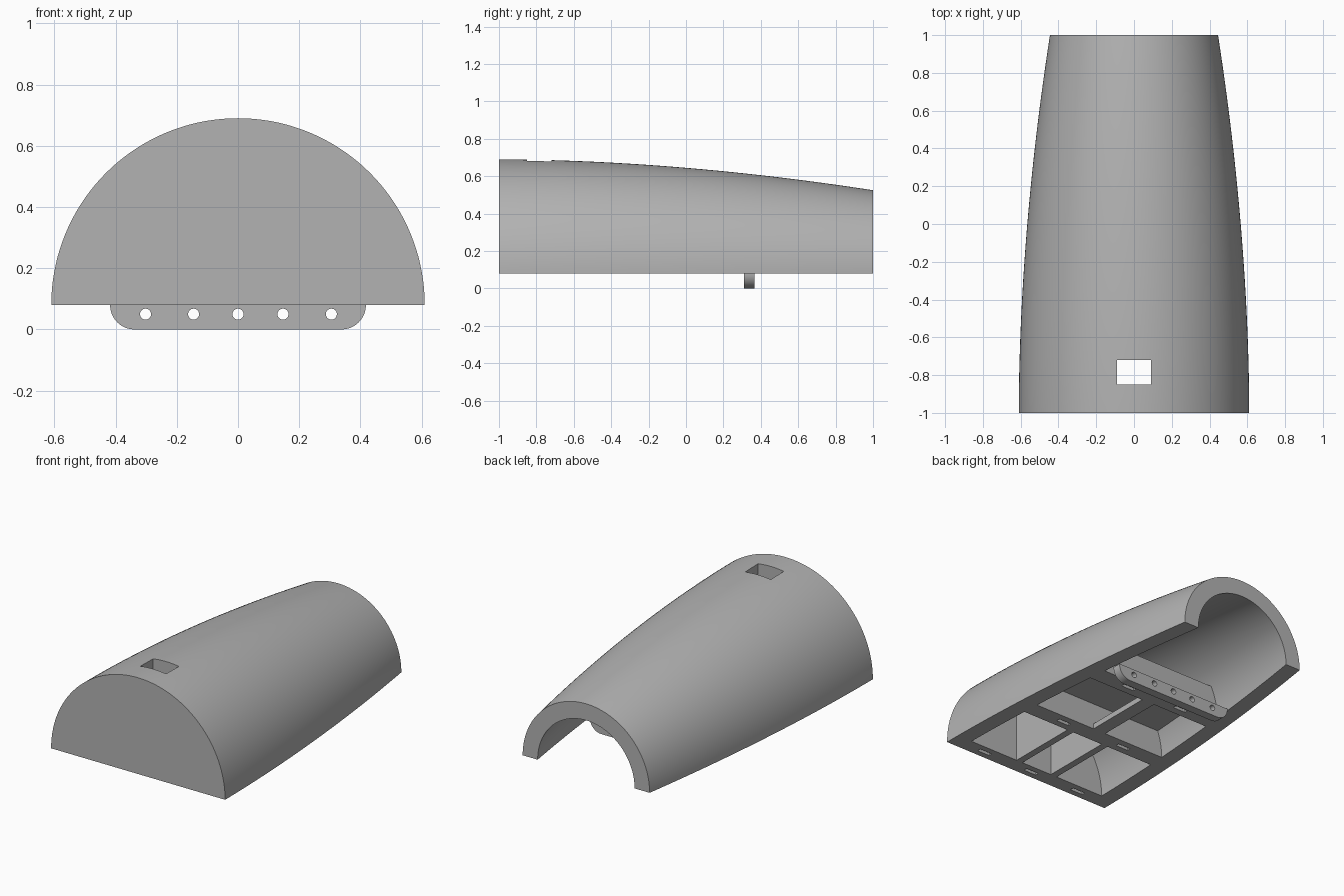
import bpy, bmesh, math
from mathutils import Vector

cube = bpy.data.objects.get("Cube")
if cube:
    bpy.data.objects.remove(cube, do_unlink=True)

BASE = 0.08          # height of the shell's underside
WALL = 0.105         # shell thickness

grey = bpy.data.materials.new("plain grey")
grey.use_nodes = True
grey.diffuse_color = (0.45, 0.45, 0.45, 1)
grey.node_tree.nodes["Principled BSDF"].inputs["Base Color"].default_value = (0.45, 0.45, 0.45, 1)


def radius(y):
    t = max(0.0, (y + 1) / 2)
    return 0.61 - 0.165 * t ** 1.87


def finish(name, bm):
    bmesh.ops.recalc_face_normals(bm, faces=bm.faces)
    mesh = bpy.data.meshes.new(name)
    bm.to_mesh(mesh)
    bm.free()
    mesh.materials.append(grey)
    obj = bpy.data.objects.new(name, mesh)
    bpy.context.collection.objects.link(obj)
    return obj


def clip(bm, co, normal):
    """Cut away everything beyond a plane and close the cut."""
    geom = bm.verts[:] + bm.edges[:] + bm.faces[:]
    cut = bmesh.ops.bisect_plane(bm, geom=geom, plane_co=co, plane_no=normal, clear_outer=True)
    edges = [e for e in cut["geom_cut"] if isinstance(e, bmesh.types.BMEdge)]
    if edges:
        bmesh.ops.contextual_create(bm, geom=edges)


def vault(name, y0, y1, inset=0.0, skirt=0.0, x=None, z=None, steps=24, arc=72):
    """Half-round tapering solid, optionally clipped to x and z ranges."""
    bm = bmesh.new()
    rings = []
    for i in range(steps + 1):
        y = y0 + (y1 - y0) * i / steps
        r = radius(y) - inset
        pts = [(r * math.cos(math.pi * k / arc), BASE + r * math.sin(math.pi * k / arc))
               for k in range(arc + 1)]
        if skirt:
            pts = [(r, BASE - skirt)] + pts + [(-r, BASE - skirt)]
        rings.append([bm.verts.new((px, y, pz)) for px, pz in pts])
    n = len(rings[0])
    for a, b in zip(rings, rings[1:]):
        for k in range(n):
            bm.faces.new((a[k], a[(k + 1) % n], b[(k + 1) % n], b[k]))
    bm.faces.new(rings[0])
    bm.faces.new(rings[-1])
    for axis, limits in ((Vector((1, 0, 0)), x), (Vector((0, 0, 1)), z)):
        if limits:
            clip(bm, axis * limits[0], -axis)
            clip(bm, axis * limits[1], axis)
    return finish(name, bm)


def box(name, x, y, z):
    bm = bmesh.new()
    bmesh.ops.create_cube(bm, size=1)
    for v in bm.verts:
        v.co = Vector([lo + (hi - lo) * (c + 0.5) for c, (lo, hi) in zip(v.co, (x, y, z))])
    return finish(name, bm)


def subtract(obj, cutters):
    bpy.context.view_layer.objects.active = obj
    for cutter in cutters:
        mod = obj.modifiers.new("cut", "BOOLEAN")
        mod.operation = "DIFFERENCE"
        mod.solver = "EXACT"
        mod.object = cutter
        bpy.ops.object.modifier_apply(modifier=mod.name)
        bpy.data.objects.remove(cutter, do_unlink=True)


def smooth(obj):
    bpy.ops.object.select_all(action="DESELECT")
    obj.select_set(True)
    bpy.context.view_layer.objects.active = obj
    bpy.ops.object.shade_smooth_by_angle(angle=math.radians(30))


def slot(x, y):
    return box("slot_cutter", (x - 0.045, x + 0.045), (y - 0.012, y + 0.012), (BASE - 0.05, BASE + 0.03))


# Outer shell with the long open bay, three front pockets, top window and slots
shell = vault("shell", -1, 1, steps=48)
cutters = [vault("bay_cutter", -0.32, 1.02, WALL, 0.05, steps=32)]
for limits in ((0.155, 0.7), (-0.11, 0.11), (-0.7, -0.155)):
    cutters.append(vault("pocket_cutter", -0.9, -0.43, WALL, 0.05, x=limits))
cutters.append(box("window_cutter", (-0.09, 0.09), (-0.85, -0.72), (0.4, 0.9)))
cutters += [slot(x, -0.95) for x in (-0.36, 0, 0.36)]
cutters += [slot(x, -0.375) for x in (-0.23, 0.23)]
subtract(shell, cutters)
smooth(shell)

# Deck over the two middle pockets, with its rear bulkhead and centre rib
deck = vault("deck", -0.33, 0.2, WALL - 0.01, z=(0.25, 0.28))
bulkhead = vault("bulkhead", 0.13, 0.25, WALL - 0.01, z=(BASE - 0.01, 0.28))
subtract(bulkhead, [box("trim_cutter", (-1, 1), (0, 1), (-0.1, BASE))]
         + [slot(x, 0.19) for x in (-0.2, 0.2)])
rib = box("centre_rib", (-0.045, 0.045), (-0.33, 0.14), (BASE, BASE + 0.035))
for part in (deck, bulkhead):
    smooth(part)

# Hanging bracket with rounded lower corners and a row of holes
bm = bmesh.new()
outline = [(0.418, BASE + 0.005)]
outline += [(0.338 + 0.08 * math.cos(a), 0.08 - 0.08 * math.sin(a))
            for a in (math.pi / 2 * k / 10 for k in range(11))]
outline += [(-px, pz) for px, pz in reversed(outline)]
face = bm.faces.new([bm.verts.new((px, 0.31, pz)) for px, pz in outline])
extruded = bmesh.ops.extrude_face_region(bm, geom=[face])["geom"]
bmesh.ops.translate(bm, vec=(0, 0.055, 0), verts=[v for v in extruded if isinstance(v, bmesh.types.BMVert)])
bracket = finish("bracket", bm)
holes = []
for px in (-0.302, -0.145, 0, 0.147, 0.305):
    bpy.ops.mesh.primitive_cylinder_add(vertices=24, radius=0.018, depth=0.3,
                                        location=(px, 0.34, 0.05), rotation=(math.pi / 2, 0, 0))
    holes.append(bpy.context.object)
subtract(bracket, holes)
smooth(bracket)
